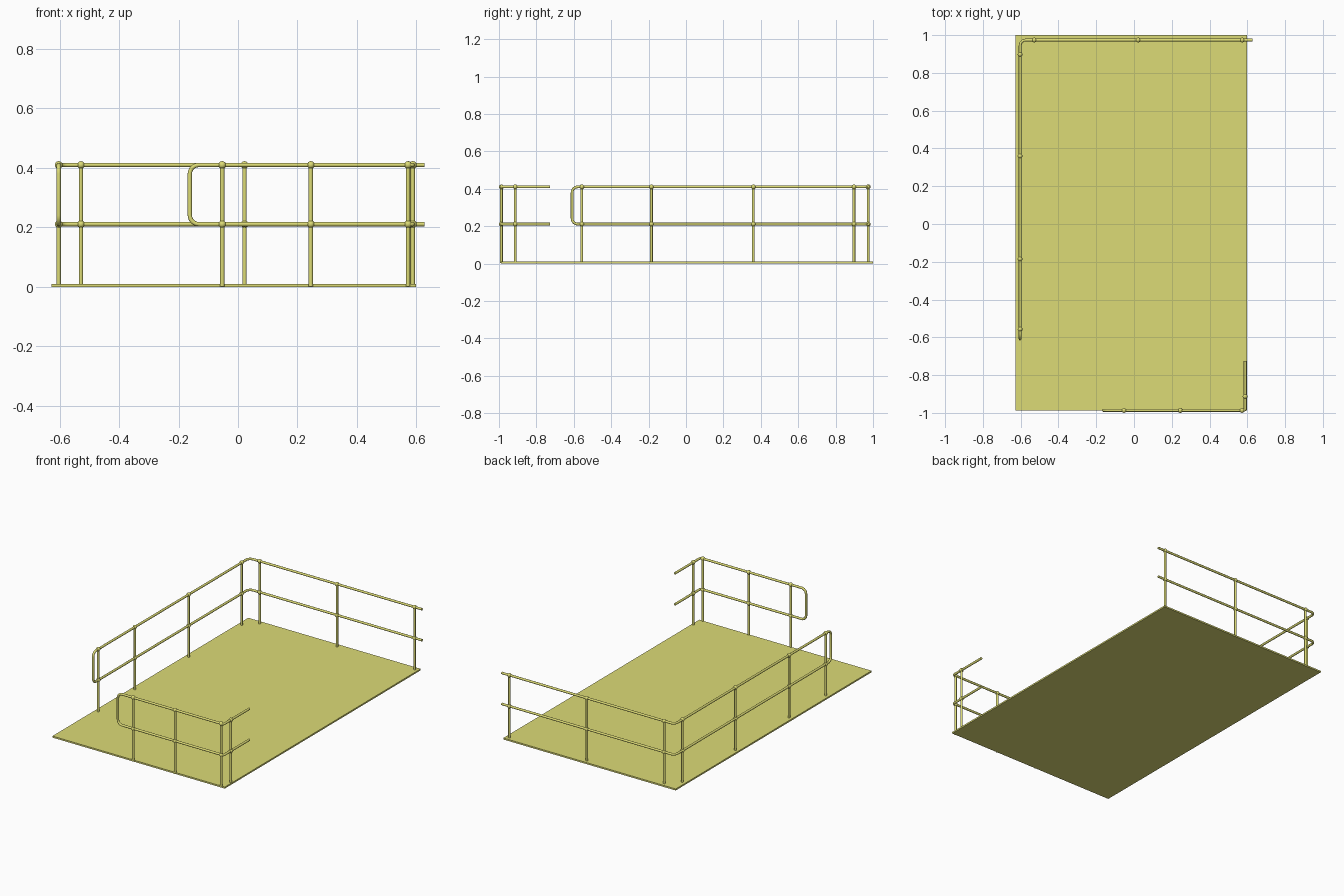
import bpy, bmesh, math
from mathutils import Vector, Matrix

if "Cube" in bpy.data.objects:
    bpy.data.objects.remove(bpy.data.objects["Cube"])

ZT, ZM, R, BALL, FLOOR = 0.41, 0.211, 0.0073, 0.0128, 0.01

mat = bpy.data.materials.new("yellow_paint")
mat.diffuse_color = (0.72, 0.71, 0.18, 1)
mat.use_nodes = True
mat.node_tree.nodes["Principled BSDF"].inputs["Base Color"].default_value = mat.diffuse_color


def finish(name, bm, smooth=True):
    me = bpy.data.meshes.new(name)
    bm.to_mesh(me)
    bm.free()
    ob = bpy.data.objects.new(name, me)
    bpy.context.collection.objects.link(ob)
    me.materials.append(mat)
    if smooth:
        bpy.ops.object.select_all(action='DESELECT')
        ob.select_set(True)
        bpy.context.view_layer.objects.active = ob
        bpy.ops.object.shade_smooth_by_angle(angle=math.radians(40))
    return ob


def rounded(points, radii, steps=6):
    """Replace each inner corner of a right-angled path by an arc."""
    pts = [Vector(p) for p in points]
    out = [pts[0]]
    for a, p, b, r in zip(pts, pts[1:], pts[2:], radii):
        u, v = (a - p).normalized(), (b - p).normalized()
        c = p + (u + v) * r
        for i in range(steps + 1):
            t = math.pi / 2 * i / steps
            out.append(c - v * r * math.cos(t) - u * r * math.sin(t))
    return out + [pts[-1]]


def tube(name, path, sides=16):
    """Sweep a circle along a path, with flat end caps."""
    bm = bmesh.new()
    n = len(path)
    tangent = (path[1] - path[0]).normalized()
    normal = tangent.orthogonal().normalized()
    rings = []
    for i, p in enumerate(path):
        d = (path[min(i + 1, n - 1)] - p).normalized() + (p - path[max(i - 1, 0)]).normalized()
        d.normalize()
        normal = tangent.rotation_difference(d) @ normal
        tangent = d
        side = d.cross(normal)
        rings.append([bm.verts.new(p + R * (normal * math.cos(a) + side * math.sin(a)))
                      for a in (2 * math.pi * k / sides for k in range(sides))])
    for r0, r1 in zip(rings, rings[1:]):
        for k in range(sides):
            j = (k + 1) % sides
            bm.faces.new((r0[k], r0[j], r1[j], r1[k]))
    bm.faces.new(rings[0][::-1])
    bm.faces.new(rings[-1])
    bmesh.ops.recalc_face_normals(bm, faces=bm.faces)
    return finish(name, bm)


def post(name, x, y):
    """Upright with a ball fitting at each rail."""
    tube(name, [Vector((x, y, 0.002)), Vector((x, y, ZT))])
    bm = bmesh.new()
    for z in (ZM, ZT):
        bmesh.ops.create_uvsphere(bm, u_segments=20, v_segments=12, radius=BALL,
                                  matrix=Matrix.Translation((x, y, z)))
    finish(name + "_ball_fittings", bm)


def railing(name, end, corner, loop_end, corner_r, loop_r=0.03):
    """Top and middle rail joined by a rounded loop at the open end."""
    (ex, ey), (cx, cy), (lx, ly) = end, corner, loop_end
    path = [(ex, ey, ZT), (cx, cy, ZT), (lx, ly, ZT),
            (lx, ly, ZM), (cx, cy, ZM), (ex, ey, ZM)]
    tube(name, rounded(path, (corner_r, loop_r, loop_r, corner_r)))


# platform floor
bm = bmesh.new()
bmesh.ops.create_cube(bm, size=1, matrix=Matrix.Translation((-0.0145, 0.006, FLOOR / 2))
                      @ Matrix.Diagonal((1.225, 1.988, FLOOR, 1)))
finish("platform_floor", bm, smooth=False)

# long railing along back and left
XL, YB = -0.603, 0.974
railing("back_left_railing", (0.627, YB), (XL, YB), (XL, -0.609), 0.03)
for i, x in enumerate((-0.528, 0.022, 0.573)):
    post(f"back_post_{i}", x, YB)
for i, y in enumerate((0.898, 0.36, -0.185, -0.557)):
    post(f"left_post_{i}", XL, y)

# short railing around the front right corner
XR, YF = 0.588, -0.987
railing("front_right_railing", (XR, -0.726), (XR, YF), (-0.162, YF), 0.008)
for i, x in enumerate((-0.053, 0.245, 0.572)):
    post(f"front_post_{i}", x, YF)
post("right_post", XR, -0.913)
